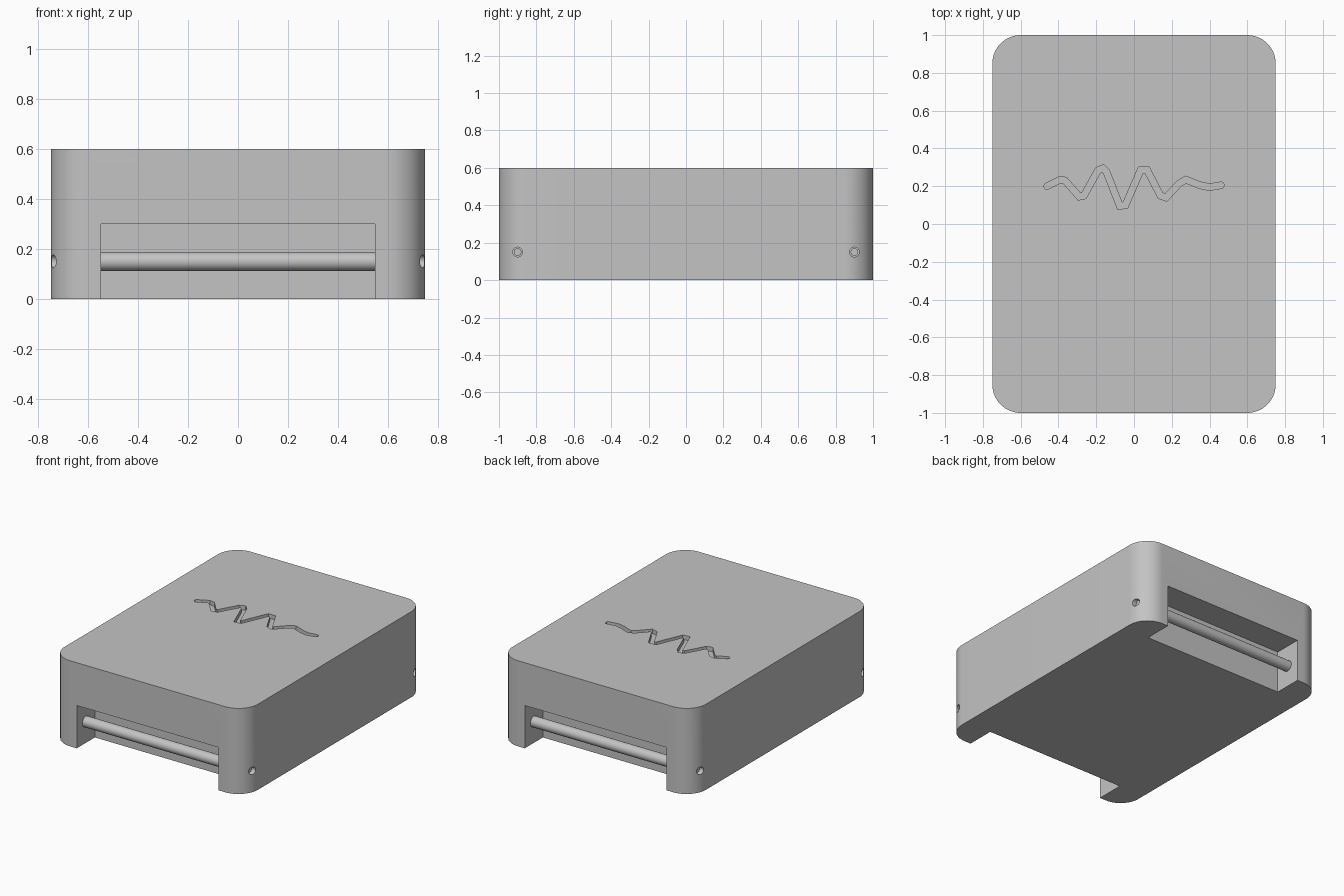
import bpy, bmesh, math
from mathutils import Vector, Matrix

cube = bpy.data.objects.get("Cube")
if cube:
    bpy.data.objects.remove(cube, do_unlink=True)

grey = bpy.data.materials.new("plain grey")
grey.use_nodes = True
colour = (0.55, 0.55, 0.55, 1)
grey.diffuse_color = colour
grey.node_tree.nodes["Principled BSDF"].inputs["Base Color"].default_value = colour


def finish(name, bm):
    bmesh.ops.recalc_face_normals(bm, faces=bm.faces)
    mesh = bpy.data.meshes.new(name)
    bm.to_mesh(mesh)
    bm.free()
    mesh.materials.append(grey)
    obj = bpy.data.objects.new(name, mesh)
    bpy.context.collection.objects.link(obj)
    return obj


def box(name, centre, size, corner=0):
    bm = bmesh.new()
    bmesh.ops.create_cube(bm, size=1, matrix=Matrix.Translation(centre) @ Matrix.Diagonal((*size, 1)))
    if corner:
        upright = [e for e in bm.edges if abs(e.verts[0].co.z - e.verts[1].co.z) > 0.1]
        bmesh.ops.bevel(bm, geom=upright, offset=corner, segments=16, profile=0.5, affect='EDGES')
    return finish(name, bm)


def rod(name, x0, x1, y, z, radius):
    bm = bmesh.new()
    place = Matrix.Translation(((x0 + x1) / 2, y, z)) @ Matrix.Rotation(math.pi / 2, 4, 'Y')
    bmesh.ops.create_cone(bm, cap_ends=True, segments=32, radius1=radius, radius2=radius,
                          depth=x1 - x0, matrix=place)
    return finish(name, bm)


def ribbon(name, path, half, bottom, top):
    """Solid strip of even width with round ends that follows a path."""
    pts = [Vector(p) for p in path]
    left, right = [], []
    for i, p in enumerate(pts):
        a = (p - pts[i - 1]).normalized() if i else (pts[1] - p).normalized()
        b = (pts[i + 1] - p).normalized() if i < len(pts) - 1 else a
        side = Vector((-(a + b).y, (a + b).x)).normalized()
        reach = half / max(0.5, side.dot(Vector((-a.y, a.x))))
        left.append(p + side * reach)
        right.append(p - side * reach)

    def cap(centre, start):
        arm = start - centre
        out = []
        for k in range(1, 8):
            t = -math.pi * k / 8
            out.append(centre + Vector((arm.x * math.cos(t) - arm.y * math.sin(t),
                                        arm.x * math.sin(t) + arm.y * math.cos(t))))
        return out

    loop = left + cap(pts[-1], left[-1]) + right[::-1] + cap(pts[0], right[0])
    bm = bmesh.new()
    face = bm.faces.new([bm.verts.new((v.x, v.y, bottom)) for v in loop])
    grown = bmesh.ops.extrude_face_region(bm, geom=[face])["geom"]
    bmesh.ops.translate(bm, verts=[g for g in grown if isinstance(g, bmesh.types.BMVert)],
                        vec=(0, 0, top - bottom))
    return finish(name, bm)


def carve(target, cutter):
    cutter.hide_render = True
    mod = target.modifiers.new("cut", 'BOOLEAN')
    mod.operation = 'DIFFERENCE'
    mod.solver = 'EXACT'
    mod.object = cutter
    bpy.context.view_layer.objects.active = target
    bpy.ops.object.modifier_apply(modifier=mod.name)
    bpy.data.objects.remove(cutter, do_unlink=True)


def smooth(obj):
    bpy.ops.object.select_all(action='DESELECT')
    obj.select_set(True)
    bpy.context.view_layer.objects.active = obj
    bpy.ops.object.shade_smooth_by_angle(angle=math.radians(30))


# Case with rounded upright corners
case = box("case", (0, 0, 0.3), (1.5, 2, 0.6), corner=0.15)

# Wave groove in the top
wave = [(-.46, .2), (-.39, .235), (-.365, .23), (-.29, .145), (-.265, .15), (-.19, .285),
        (-.165, .295), (-.145, .275), (-.075, .095), (-.045, .1), (.035, .285), (.07, .285),
        (.14, .15), (.17, .14), (.24, .215), (.275, .235), (.35, .205), (.4, .195), (.46, .205)]
carve(case, ribbon("groove_cutter", wave, 0.017, 0.57, 0.65))

# Strap recesses with a bar across each, and pin holes through the sides
for end, y in (("front", -1), ("back", 1)):
    carve(case, box("recess_cutter", (0, y, 0.1), (1.1, 0.4, 0.4)))
    carve(case, rod("hole_cutter", -0.9, 0.9, 0.9 * y, 0.15, 0.026))
    smooth(rod(end + "_bar", -0.55, 0.55, 0.9 * y, 0.15, 0.0375))
    smooth(rod(end + "_pin", -0.72, 0.72, 0.9 * y, 0.15, 0.02))
smooth(case)
